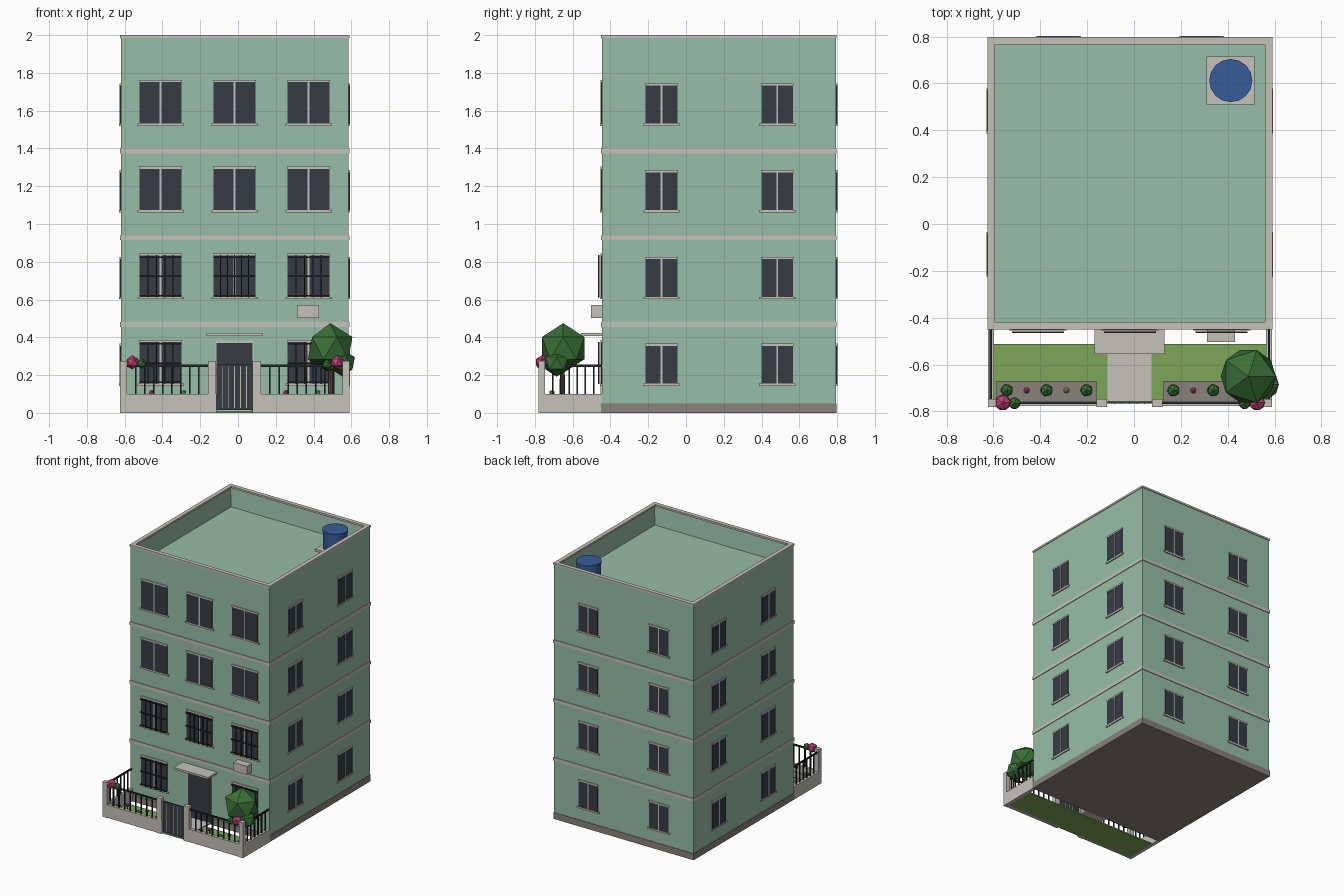
import bpy, bmesh
from mathutils import Matrix, Vector

cube = bpy.data.objects.get("Cube")
if cube:
    bpy.data.objects.remove(cube, do_unlink=True)


def material(name, r, g, b):
    m = bpy.data.materials.new(name)
    m.use_nodes = True
    m.diffuse_color = (r, g, b, 1)
    m.node_tree.nodes["Principled BSDF"].inputs["Base Color"].default_value = (r, g, b, 1)
    return m


WALL = material("wall green", .314, .515, .392)
TRIM = material("pale trim", .565, .539, .497)
GLASS = material("dark glass", .037, .045, .058)
STONE = material("plinth brown", .254, .223, .202)
LAWN = material("grass green", .212, .381, .098)
LEAF = material("leaf green", .042, .162, .037)
BLUE = material("tank blue", .04, .107, .328)
PINK = material("flower pink", .515, .053, .188)
IRON = material("black iron", .017, .019, .023)
BARK = material("bark brown", .13, .07, .04)


def finish(name, bm, mat):
    bmesh.ops.recalc_face_normals(bm, faces=bm.faces)
    me = bpy.data.meshes.new(name)
    bm.to_mesh(me)
    bm.free()
    me.materials.append(mat)
    ob = bpy.data.objects.new(name, me)
    bpy.context.collection.objects.link(ob)
    return ob


def boxes(name, mat, items, place=None):
    """Each item is (x0, x1, y0, y1, z0, z1)."""
    bm = bmesh.new()
    for x0, x1, y0, y1, z0, z1 in items:
        centre = Vector((x0 + x1, y0 + y1, z0 + z1)) / 2
        size = Matrix.Diagonal((x1 - x0, y1 - y0, z1 - z0, 1))
        bmesh.ops.create_cube(bm, size=1, matrix=Matrix.Translation(centre) @ size)
    if place:
        bmesh.ops.transform(bm, matrix=place, verts=bm.verts)
    return finish(name, bm, mat)


def ball(name, mat, x, y, z, r, stretch=1):
    bm = bmesh.new()
    bmesh.ops.create_icosphere(bm, subdivisions=1, radius=r, matrix=Matrix.Translation((x, y, z)) @ Matrix.Diagonal((1, 1, stretch, 1)))
    return finish(name, bm, mat)


def cylinder(name, mat, x, y, z0, z1, r0, r1, sides):
    bm = bmesh.new()
    bmesh.ops.create_cone(bm, cap_ends=True, segments=sides, radius1=r0, radius2=r1, depth=z1 - z0,
                          matrix=Matrix.Translation((x, y, (z0 + z1) / 2)))
    return finish(name, bm, mat)


# Main block extents and storey height
L, R, F, B = -.62, .585, -.445, .793
STOREY = .459


def sunk_top(name, mat, grow, z0, z1, rim, depth):
    """Block whose top is inset by rim and sunk by depth."""
    ob = boxes(name, mat, [(L - grow, R + grow, F - grow, B + grow, z0, z1)])
    bm = bmesh.new()
    bm.from_mesh(ob.data)
    top = max(bm.faces, key=lambda f: f.calc_center_median().z)
    bmesh.ops.inset_region(bm, faces=[top], thickness=rim)
    bmesh.ops.translate(bm, verts=top.verts, vec=(0, 0, -depth))
    bm.to_mesh(ob.data)
    bm.free()


# Building shell with sunken roof, plinth and floor bands
sunk_top("building_walls", WALL, 0, .04, 1.988, .024, .155)
boxes("plinth", STONE, [(L - .004, R + .004, F - .004, B + .004, 0, .05)])
for i in range(1, 4):
    z = i * STOREY - .003
    boxes(f"floor_band_{i}", TRIM, [(L - .005, R + .005, F - .005, B + .005, z, z + .025)])

# Parapet coping
o, t, z0, z1 = .005, .027, 1.986, 2.0
boxes("parapet_coping", TRIM, [
    (L - o, R + o, F - o, F + t, z0, z1), (L - o, R + o, B - t, B + o, z0, z1),
    (L - o, L + t, F + t, B - t, z0, z1), (R - t, R + o, F + t, B - t, z0, z1)])

# Roof water tank
boxes("tank_slab", TRIM, [(.31, .515, .51, .715, 1.832, 1.85)])
cylinder("water_tank", BLUE, .413, .612, 1.85, 1.98, .088, .088, 16)
cylinder("tank_lid", BLUE, .413, .612, 1.98, 1.995, .092, .092, 16)


def window(name, place, w, z0, z1, grille=0):
    """Local frame: x along the wall, -y outward."""
    h = w / 2
    boxes(name + "_glass", GLASS, [(-h, h, -.006, .004, z0, z1)], place)
    boxes(name + "_trim", TRIM, [
        (-h - .012, h + .012, -.009, .004, z0 - .009, z0 + .003),
        (-h - .003, h + .003, -.008, .004, z1 - .002, z1 + .01),
        (-.005, .005, -.008, .004, z0, z1)], place)
    if grille:
        step = w / (grille + 1)
        bars = [(-h + i * step - .003, -h + i * step + .003, -.02, -.014, z0, z1)
                for i in range(1, grille + 1)]
        bars += [(-h, h, -.02, -.014, z - .004, z + .004)
                 for z in (z0 + .01, (z0 + z1) / 2, z1 - .01)]
        boxes(name + "_grille", IRON, bars, place)


# Windows on every side and storey; the middle of the ground front is the door
for s in range(4):
    base = .152 + s * STOREY
    for i, x in enumerate((-.41, -.018, .374)):
        if s or i != 1:
            bars = 0 if s > 1 else (5 if i == 1 else 4)
            window(f"front_window_{s}_{i}", Matrix.Translation((x, F, 0)), .222, base, base + .224, bars)
    for i, y in enumerate((-.13, .483)):
        for side, x, turn in (("left", R, 1), ("right", L, -1)):
            place = Matrix.Translation((x, y, 0)) @ Matrix.Rotation(turn * 1.5708, 4, "Z")
            window(f"{side}_window_{s}_{i}", place, .168, base, base + .205)
    for i, x in enumerate((-.322, .288)):
        place = Matrix.Translation((x, B, 0)) @ Matrix.Rotation(3.14159, 4, "Z")
        window(f"back_window_{s}_{i}", place, .168, base, base + .205)

# Entrance door, canopy and air conditioner
boxes("front_door", GLASS, [(-.113, .077, F - .008, F + .004, .01, .37)])
boxes("door_frame", TRIM, [(-.12, .084, F - .007, F + .004, .37, .382),
                           (-.12, -.113, F - .007, F + .004, .01, .37),
                           (.077, .084, F - .007, F + .004, .01, .37)])
boxes("door_canopy", TRIM, [(-.168, .13, -.555, F, .407, .422)])
boxes("air_conditioner", TRIM, [(.312, .43, -.503, F, .503, .57)])

# Yard: lawn, path and planting beds
boxes("lawn", LAWN, [(-.6, .565, -.765, -.513, 0, .01)])
boxes("path", TRIM, [(-.113, .075, -.755, F, .002, .015)])
boxes("planting_beds", STONE, [(-.587, -.16, -.755, -.67, .005, .045),
                               (.125, .565, -.755, -.67, .005, .045)])

# Low boundary wall and posts
FY0, FY1 = -.776, -.75
boxes("boundary_wall", TRIM, [
    (L - .004, -.115, FY0, FY1, 0, .1), (.077, R + .004, FY0, FY1, 0, .1),
    (L - .004, L + .022, FY1, F, 0, .1), (R - .022, R + .004, FY1, F, 0, .1)])
boxes("boundary_posts", TRIM, [
    (x0, x1, FY0 - .004, FY1 + .004, 0, .275)
    for x0, x1 in ((L - .004, L + .032), (-.16, -.116), (.077, .121), (R - .032, R + .004))])

# Iron railings along the front and both sides
rails = []
for x0, x1 in ((L + .03, -.16), (.121, R - .03)):
    rails.append((x0, x1, -.768, -.758, .243, .255))
    for i in range(1, 9):
        x = x0 + (x1 - x0) * i / 9
        rails.append((x - .004, x + .004, -.767, -.759, .1, .245))
for x in (L + .009, R - .009):
    rails.append((x - .005, x + .005, FY1, F, .243, .255))
    for i in range(1, 7):
        y = FY1 + (F - FY1) * i / 7
        rails.append((x - .004, x + .004, y - .004, y + .004, .1, .245))
boxes("railings", IRON, rails)

# Gate: dark panel with slim pale bars
boxes("gate_panel", GLASS, [(-.114, .076, -.766, -.758, .015, .255)])
boxes("gate_bars", TRIM, [(x - .002, x + .002, -.769, -.757, .025, .245)
                          for x in (-.019 + .032 * k for k in range(-2, 3))])

# Bed plants: shrubs alternating with pink and light green flowers
for side, start, count in (("right", -.543, 5), ("left", .168, 5)):
    for i in range(count):
        x = start + i * .085
        if i % 2 == 0:
            ball(f"{side}_shrub_{i}", LEAF, x, -.71, .066, .029)
        else:
            ball(f"{side}_flower_{i}", PINK if i == 1 else LAWN, x, -.71, .107, .015)
            cylinder(f"{side}_stem_{i}", LEAF, x, -.71, .04, .1, .004, .004, 6)

# Flowering clumps on the corners
for side, px, gx, gz in (("right", -.56, -.51, .262), ("left", .525, .472, .255)):
    ball(f"{side}_corner_blossom", PINK, px, -.762, .268, .038)
    ball(f"{side}_corner_leaves", LEAF, gx, -.765, gz, .028)

# Corner tree
cylinder("tree_trunk", BARK, .49, -.655, .01, .27, .016, .012, 8)
ball("tree_crown", LEAF, .488, -.65, .343, .132)
ball("tree_side_branch", LEAF, .555, -.685, .263, .071)
